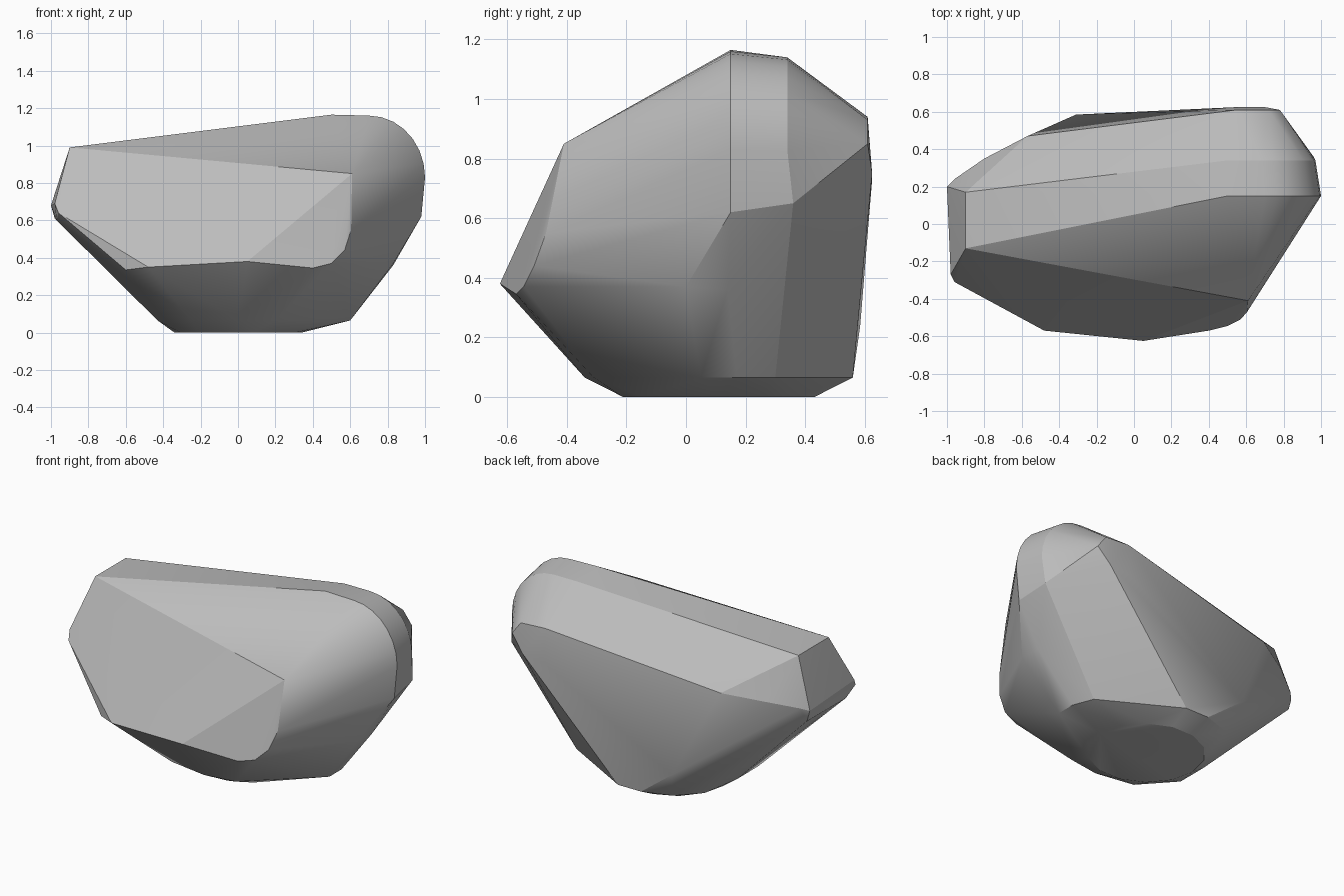
import bpy
import bmesh
from math import cos, sin, pi, radians

default_cube = bpy.data.objects.get("Cube")
if default_cube:
    bpy.data.objects.remove(default_cube, do_unlink=True)


def make_material(name, grey):
    """One flat colour, visible in the viewport and in a render."""
    material = bpy.data.materials.new(name)
    material.use_nodes = True
    colour = (grey, grey, grey, 1)
    material.diffuse_color = colour
    shader = material.node_tree.nodes["Principled BSDF"]
    shader.inputs["Base Color"].default_value = colour
    return material


def ellipse_arc(centre, radii, start, end, steps):
    """Points in a plane along part of an ellipse."""
    points = []
    for step in range(steps + 1):
        angle = start + (end - start) * step / steps
        points.append((centre[0] + radii[0] * cos(angle),
                       centre[1] + radii[1] * sin(angle)))
    return points


def at_height(points, height):
    return [(x, y, height) for x, y in points]


def at_depth(points, depth):
    return [(x, depth, z) for x, z in points]


def build_hull(name, points, material, sharp_angle):
    """Wrap the points in a convex skin with smooth faces and crisp edges."""
    mesh = bpy.data.meshes.new(name)
    work = bmesh.new()
    for point in points:
        work.verts.new(point)
    bmesh.ops.remove_doubles(work, verts=work.verts[:], dist=0.004)
    bmesh.ops.convex_hull(work, input=work.verts[:])
    loose = [vert for vert in work.verts if not vert.link_faces]
    bmesh.ops.delete(work, geom=loose, context="VERTS")
    bmesh.ops.recalc_face_normals(work, faces=work.faces[:])
    work.to_mesh(mesh)
    work.free()
    mesh.materials.append(material)
    rock = bpy.data.objects.new(name, mesh)
    bpy.context.collection.objects.link(rock)
    bpy.ops.object.select_all(action="DESELECT")
    rock.select_set(True)
    bpy.context.view_layer.objects.active = rock
    bpy.ops.object.shade_smooth_by_angle(angle=sharp_angle)
    return rock


# Flat underside and the chamfer ring just above it
underside = at_height(ellipse_arc((0, .11), (.34, .33), 0, 2 * pi, 14), 0)
chamfer = at_height([(.6, .05), (.6, .17), (.55, .3), (.08, .56), (-.08, .56),
                     (-.26, .5), (-.43, .1), (-.43, -.1), (-.25, -.3),
                     (0, -.34), (.2, -.31)], .065)

# Rounded crown at the tall end, as two parallel arcs
crown = at_depth(ellipse_arc((.7, .83), (.3, .33), 0, pi / 2, 7), .15)
crown += at_depth(ellipse_arc((.68, .83), (.29, .31), 0, pi / 2, 7), .34)
crown += [(.5, .15, 1.165), (.5, .34, 1.14)]

# Broad front face with its rounded lower rim
front_face = [(.61, -.41, .85), (-.9, -.13, .99), (.05, -.625, .38)]
front_rim = [(-.6, -.5, .335), (-.48, -.57, .35), (.4, -.57, .345),
             (.5, -.545, .37), (.57, -.51, .44), (.605, -.47, .55)]

# Narrow blunt end
blunt_end = [(-.9, .17, .99), (-1, .2, .68), (-.98, .2, .61), (-.98, -.27, .69),
             (-.96, -.31, .64), (-.97, -.2, .6), (-.96, .24, .7)]

# Back wall, from the upper lip down to the low corner
back_wall = [(.55, .61, .94), (.72, .61, .93), (.78, .61, .85), (.7, .625, .75),
             (.55, .625, .73), (-.31, .585, .24), (-.57, .47, .78),
             (-.8, .35, .74)]

# Side facets under the crown
side = [(.98, .15, .62), (.96, .36, .65), (.83, 0, .37), (.83, .14, .36)]

stone = make_material("grey stone", .5)
build_hull("boulder",
           underside + chamfer + crown + front_face + front_rim
           + blunt_end + back_wall + side,
           stone, radians(24))
